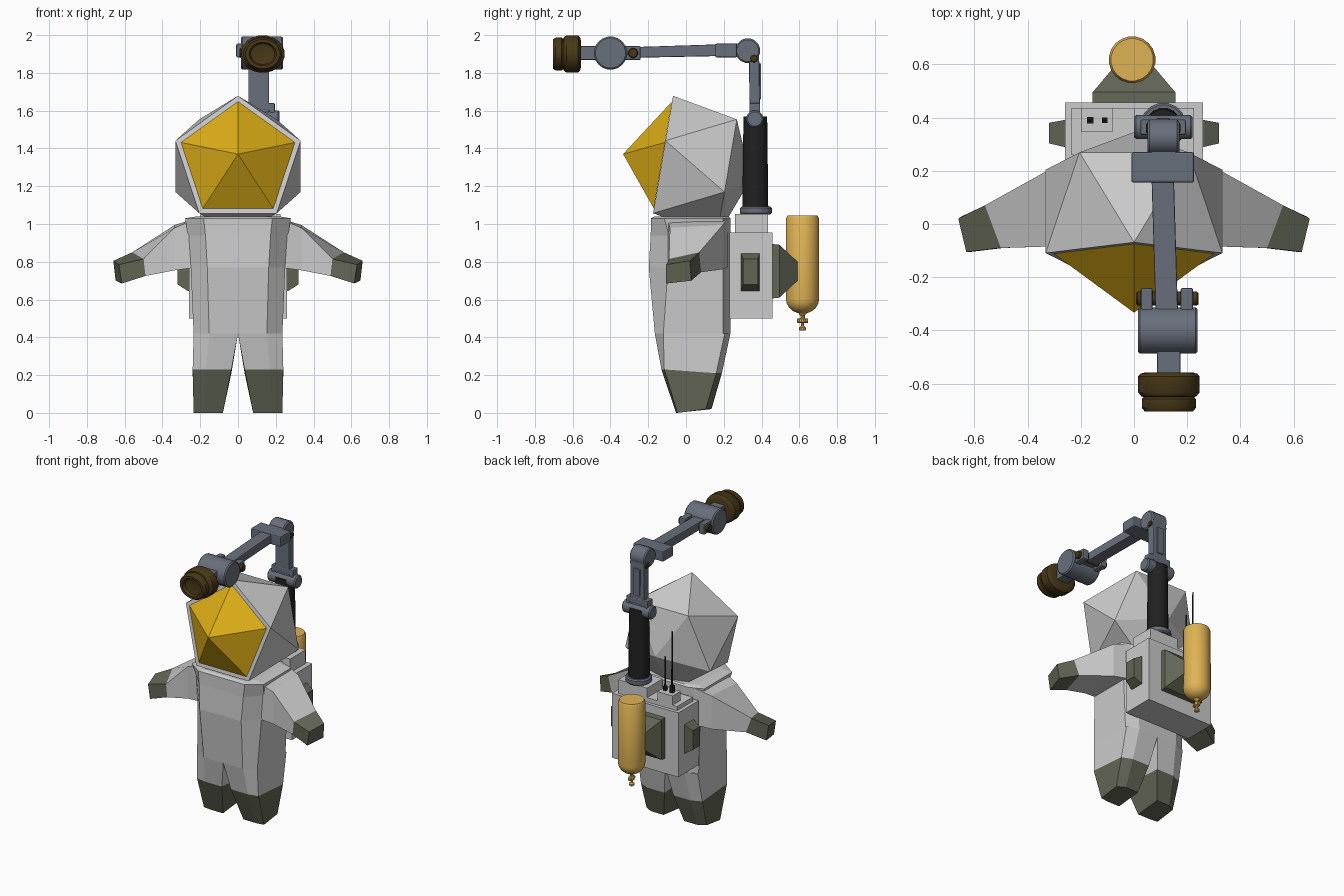
import bpy, bmesh, math
from mathutils import Vector, Matrix

if "Cube" in bpy.data.objects:
    bpy.data.objects.remove(bpy.data.objects["Cube"])


def material(name, rgb):
    m = bpy.data.materials.new(name)
    m.diffuse_color = (*rgb, 1)
    m.use_nodes = True
    m.node_tree.nodes["Principled BSDF"].inputs["Base Color"].default_value = m.diffuse_color
    return m


GOLD = material("visor_gold", (0.72, 0.42, 0.008))
TANK = material("tank_yellow", (0.74, 0.45, 0.09))
GREEN = material("dark_green", (0.12, 0.13, 0.09))
STEEL = material("blue_steel", (0.14, 0.16, 0.20))
BRONZE = material("bronze", (0.065, 0.04, 0.009))
BLACK = material("black", (0.015, 0.015, 0.015))


def finish(name, bm, mat=None, mirror=False, bevel=0, smooth=False):
    bmesh.ops.recalc_face_normals(bm, faces=bm.faces)
    me = bpy.data.meshes.new(name)
    bm.to_mesh(me)
    bm.free()
    ob = bpy.data.objects.new(name, me)
    bpy.context.collection.objects.link(ob)
    if mat:
        me.materials.append(mat)
    if mirror:
        ob.modifiers.new("mirror", 'MIRROR')
    if bevel:
        b = ob.modifiers.new("bevel", 'BEVEL')
        b.width, b.segments = bevel, 2
    if smooth:
        bpy.ops.object.select_all(action='DESELECT')
        ob.select_set(True)
        bpy.context.view_layer.objects.active = ob
        bpy.ops.object.shade_smooth_by_angle(angle=math.radians(35))
    return ob


def loft(name, rings, mat=None, **kw):
    """Skin a stack of equal-sized rings and cap both ends."""
    bm = bmesh.new()
    vs = [[bm.verts.new(p) for p in r] for r in rings]
    n = len(vs[0])
    for a, b in zip(vs, vs[1:]):
        for i in range(n):
            j = (i + 1) % n
            bm.faces.new((a[i], a[j], b[j], b[i]))
    bm.faces.new(vs[0])
    bm.faces.new(vs[-1])
    return finish(name, bm, mat, **kw)


def lathe(name, profile, loc, mat, axis='Z', n=20, sx=1.0, smooth=True):
    """Revolve (radius, height) pairs around an axis through loc."""
    def place(r, h, t):
        a, b = r * math.cos(t), r * math.sin(t)
        v = {'Z': (a * sx, b, h), 'Y': (a * sx, h, b), 'X': (h, a, b)}[axis]
        return Vector(v) + Vector(loc)
    return loft(name, [[place(r, h, 2 * math.pi * (i + 0.5) / n) for i in range(n)]
                       for r, h in profile], mat, smooth=smooth)


def rod(name, r, h0, h1, loc, mat, axis='X', n=20):
    c = min(0.008, r * 0.2)
    return lathe(name, [(r - c, h0), (r, h0 + c), (r, h1 - c), (r - c, h1)], loc, mat, axis, n)


def box(name, x, y, z, mat=None, **kw):
    return loft(name, [[(x[0], y[0], h), (x[1], y[0], h), (x[1], y[1], h), (x[0], y[1], h)]
                       for h in z], mat, **kw)


# Torso: octagonal sections (z, half width, front y, front corner y, back y)
def section(z, w, f, c, b):
    a = w * 0.65
    half = [(a, f), (w, c), (w, b - 0.04), (a, b)]
    return [(x, y, z) for x, y in half] + [(-x, y, z) for x, y in reversed(half)]


loft("torso", [section(1.04, 0.22, -0.165, -0.10, 0.225), section(1.03, 0.28, -0.185, -0.115, 0.235),
               section(0.94, 0.265, -0.187, -0.09, 0.235), section(0.77, 0.25, -0.197, -0.095, 0.235),
               section(0.42, 0.235, -0.165, -0.12, 0.235)])


# Legs and boots
def leg_ring(zf, zb, xi, xo, f, c, b):
    a = xi + (xo - xi) * 0.65
    return [(xi, f, zf), (a, f, zf), (xo, c, zf), (xo, b - 0.03, zb), (a, b, zb), (xi, b, zb)]


knee = leg_ring(0.23, 0.21, 0.035, 0.24, -0.13, -0.115, 0.19)
loft("leg", [leg_ring(0.42, 0.42, 0, 0.235, -0.165, -0.12, 0.235), knee], mirror=True)
loft("boot", [knee, leg_ring(0, 0.02, 0.08, 0.235, -0.053, -0.045, 0.135)], GREEN, mirror=True)

# Arms and gloves
wrist = [(0.50, -0.09, 0.815), (0.56, 0.07, 0.85), (0.525, 0.08, 0.745), (0.49, -0.09, 0.725)]
loft("arm", [[(0.22, -0.10, 1.03), (0.22, 0.22, 1.03), (0.22, 0.22, 0.77), (0.22, -0.10, 0.77)],
             [(0.335, -0.085, 0.98), (0.335, 0.195, 0.995), (0.335, 0.195, 0.76), (0.335, -0.085, 0.755)],
             wrist], mirror=True)
loft("glove", [wrist, [(0.63, -0.105, 0.785), (0.66, 0.02, 0.805), (0.648, 0.028, 0.70),
                       (0.615, -0.105, 0.685)]], GREEN, mirror=True)

# Helmet: icosahedron with an open front pentagon and a flattened back
R, C = 0.39, Vector((0, 0.05, 1.305))
fwd, up, side = Vector((0, -0.986, 0.167)), Vector((0, 0.167, 0.986)), Vector((1, 0, 0))


def penta(offset, phase, s=1.0):
    return [C + R * (offset * fwd + 0.894 * s * (math.cos(t) * up + math.sin(t) * side))
            for t in [phase + i * math.tau / 5 for i in range(5)]]


bm = bmesh.new()
front = [bm.verts.new(p) for p in penta(0.46, 0)]
back = [bm.verts.new(p) for p in penta(-0.447, math.pi / 5)]
tip = bm.verts.new((0, 0.345, 1.24))
bm.faces.new(front)
for i in range(5):
    j = (i + 1) % 5
    bm.faces.new((front[i], front[j], back[i]))
    bm.faces.new((front[j], back[j], back[i]))
    bm.faces.new((back[i], back[j], tip))
finish("helmet", bm)

bm = bmesh.new()
rim = [bm.verts.new(p) for p in penta(0.462, 0, 0.91)]
tip = bm.verts.new((0, -0.333, 1.37))
for i in range(5):
    bm.faces.new((rim[i], rim[(i + 1) % 5], tip))
bm.faces.new(rim)
finish("visor", bm, GOLD)

# Backpack with pedestal, antenna block and pods
box("backpack", (-0.26, 0.26), (0.23, 0.457), (0.5, 0.955))
box("column_pedestal", (0.0, 0.225), (0.26, 0.435), (0.95, 1.052))
box("backpack_lid", (-0.235, 0.225), (0.26, 0.435), (0.95, 0.985))
box("antenna_block", (-0.20, -0.08), (0.345, 0.435), (0.98, 1.05))
box("antenna_foot_tall", (-0.177, -0.153), (0.378, 0.402), (1.05, 1.10), BLACK)
box("antenna_foot_short", (-0.12, -0.10), (0.38, 0.40), (1.05, 1.08), BLACK)
lathe("antenna_tall", [(0.007, 1.1), (0.004, 1.48)], (-0.165, 0.39, 0), BLACK, n=8)
lathe("antenna_short", [(0.006, 1.08), (0.004, 1.29)], (-0.11, 0.39, 0), BLACK, n=8)


def yz_rect(x, y0, y1, z0, z1):
    return [(x, y0, z0), (x, y1, z0), (x, y1, z1), (x, y0, z1)]


loft("side_pod", [yz_rect(0.25, 0.29, 0.39, 0.645, 0.845), yz_rect(0.265, 0.29, 0.39, 0.645, 0.845),
                  yz_rect(0.32, 0.303, 0.38, 0.68, 0.815)], GREEN, mirror=True)
loft("tank_mount", [[(-x, y, z0), (x, y, z0), (x, y, z1), (-x, y, z1)] for x, y, z0, z1 in
                    [(0.155, 0.45, 0.605, 0.895), (0.155, 0.495, 0.61, 0.89), (0.075, 0.59, 0.70, 0.80)]], GREEN)

# Gas tank with valve
dome = [(0.088 * math.cos(a), 0.6 - 0.075 * math.sin(a))
        for a in [math.radians(d) for d in (75, 55, 35, 15, 0)]]
T = (-0.007, 0.617, 0)
lathe("tank", dome + [(0.088, 1.03), (0.080, 1.045)], T, TANK, n=20)
lathe("tank_valve", [(0.012, 0.435), (0.018, 0.44), (0.018, 0.452), (0.009, 0.46), (0.009, 0.475),
                     (0.02, 0.48), (0.02, 0.497), (0.012, 0.502), (0.012, 0.515), (0.024, 0.53)], T, TANK, n=10)
rod("valve_knob", 0.011, -0.03, 0.03, (-0.007, 0.617, 0.488), TANK, 'Y', 10)

# Column
X = 0.11
rod("column_flange", 0.086, 1.05, 1.092, (X, 0.37, 0), STEEL, 'Z', 16)
lathe("column", [(0.07, 1.08), (0.064, 1.57)], (X, 0.367, 0), BLACK, n=16)

# Lower joint and upright link
rod("lower_joint", 0.046, -0.11, 0.11, (X, 0.364, 1.556), STEEL, n=16)
for x in (X - 0.085, X + 0.055):
    box("lower_lug", (x, x + 0.03), (0.335, 0.393), (1.55, 1.64), STEEL, bevel=0.006)
box("lower_yoke", (X - 0.085, X + 0.085), (0.335, 0.393), (1.60, 1.64), STEEL, bevel=0.006)
loft("upright_link", [[(x0, y0, z), (x1, y0, z), (x1, y1, z), (x0, y1, z)] for x0, x1, y0, y1, z in
                      [(0.055, 0.165, 0.337, 0.392, 1.55), (0.055, 0.165, 0.333, 0.387, 1.92)]],
     STEEL, bevel=0.006)
box("link_rib", (0.085, 0.135), (0.38, 0.398), (1.66, 1.85), STEEL, bevel=0.004)

# Elbow and boom
rod("elbow_joint", 0.066, -0.06, 0.06, (X, 0.327, 1.918), STEEL, n=16)
rod("elbow_pin", 0.02, -0.065, 0.065, (X, 0.36, 1.875), BRONZE, n=10)
box("elbow_neck", (0.065, 0.155), (0.24, 0.33), (1.885, 1.955), STEEL)
box("elbow_block", (-0.01, 0.225), (0.155, 0.27), (1.882, 1.955), STEEL, bevel=0.008)
loft("boom", [[(x - 0.042, y, z - h), (x + 0.042, y, z - h), (x + 0.042, y, z + h), (x - 0.042, y, z + h)]
              for x, y, z, h in [(0.108, 0.17, 1.92, 0.031), (0.123, -0.33, 1.907, 0.028)]],
     STEEL, bevel=0.005)

# Head joint with fork and knob
for x0, x1 in ((0.025, 0.07), (0.175, 0.222)):
    box("head_fork", (x0, x1), (-0.42, -0.24), (1.868, 1.942), STEEL, bevel=0.008)
rod("head_knob", 0.027, -0.117, 0.117, (0.125, -0.28, 1.905), BRONZE, n=12)
rod("head_joint", 0.088, -0.112, 0.112, (0.127, -0.40, 1.905), STEEL, n=20)
box("head_neck", (0.087, 0.175), (-0.57, -0.46), (1.868, 1.942), STEEL, bevel=0.006)

# Lamp head, wider than tall, with a recessed lens
lathe("lamp", [(0.075, -0.557), (0.092, -0.562), (0.1, -0.572), (0.1, -0.632), (0.09, -0.647),
               (0.082, -0.65), (0.088, -0.658), (0.088, -0.69), (0.078, -0.705), (0.062, -0.705),
               (0.055, -0.685), (0.04, -0.68)], (0.131, 0, 1.9), BRONZE, 'Y', 20, 1.17)
